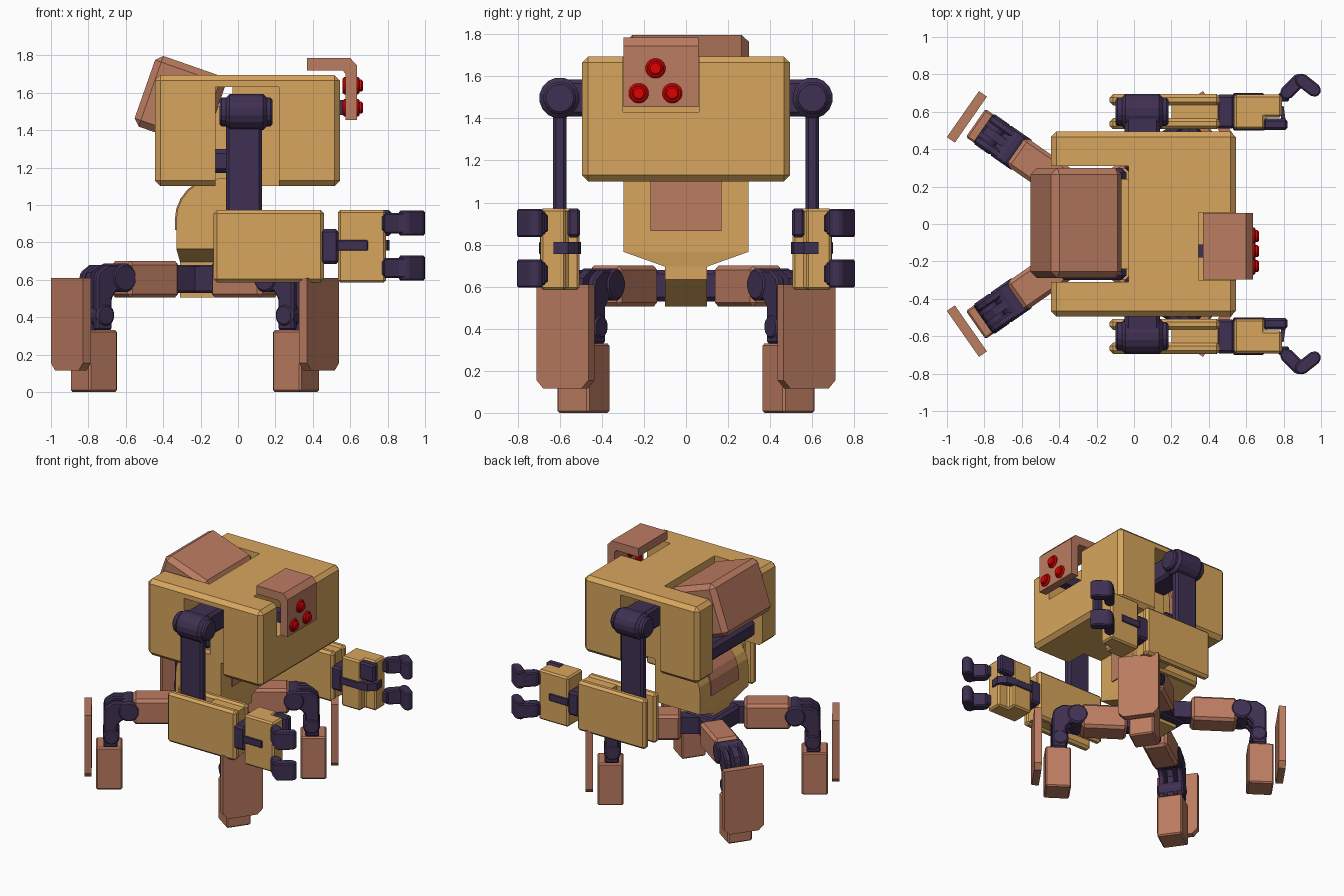
import bpy, bmesh, math
from math import sin, cos, pi

if "Cube" in bpy.data.objects:
    bpy.data.objects.remove(bpy.data.objects["Cube"])


def material(name, rgb):
    m = bpy.data.materials.new(name)
    m.diffuse_color = (*rgb, 1)
    m.use_nodes = True
    m.node_tree.nodes["Principled BSDF"].inputs["Base Color"].default_value = m.diffuse_color
    return m


YEL = material("yellow paint", (0.68, 0.38, 0.11))
BRN = material("clay paint", (0.50, 0.20, 0.12))
PUR = material("dark joint", (0.05, 0.03, 0.085))
RED = material("red lens", (0.75, 0.0, 0.0))
same = lambda x, y, z: (x, y, z)


def prism(name, poly, lo, hi, axis, mat, bevel=0.0, f=same):
    """Extrude a 2D outline along an axis; f maps the points into place."""
    put = {'x': lambda a, b, t: (t, a, b), 'y': lambda a, b, t: (a, t, b),
           'z': lambda a, b, t: (a, b, t)}[axis]
    bm = bmesh.new()
    r0 = [bm.verts.new(f(*put(a, b, lo))) for a, b in poly]
    r1 = [bm.verts.new(f(*put(a, b, hi))) for a, b in poly]
    n = len(poly)
    bm.faces.new(r0)
    bm.faces.new(r1)
    for i in range(n):
        bm.faces.new((r0[i], r0[(i + 1) % n], r1[(i + 1) % n], r1[i]))
    bmesh.ops.recalc_face_normals(bm, faces=bm.faces)
    if bevel:
        edges = [e for e in bm.edges if e.calc_face_angle(0) > 0.6]
        bmesh.ops.bevel(bm, geom=edges, offset=bevel, segments=1, affect='EDGES', clamp_overlap=True)
    return finish(name, bm, mat)


def finish(name, bm, mat):
    me = bpy.data.meshes.new(name)
    bm.to_mesh(me)
    bm.free()
    me.materials.append(mat)
    ob = bpy.data.objects.new(name, me)
    bpy.context.collection.objects.link(ob)
    return ob


def box(name, x0, x1, y0, y1, z0, z1, mat, bevel=0.0, f=same):
    return prism(name, [(x0, y0), (x1, y0), (x1, y1), (x0, y1)], z0, z1, 'z', mat, bevel, f)


def disc(name, a, b, r, lo, hi, axis, mat, bevel=0.0, f=same, n=16):
    pts = [(a + r * cos(2 * pi * (i + .5) / n), b + r * sin(2 * pi * (i + .5) / n)) for i in range(n)]
    ob = prism(name, pts, lo, hi, axis, mat, 0, f)
    if bevel:
        m = ob.modifiers.new("rim", 'BEVEL')
        m.width, m.segments, m.angle_limit = bevel, 1, 1.0
    return ob


def link(name, p, q, w, z0, z1, f):
    """Finger segment: a bar with chamfered ends."""
    t = math.atan2(q[1] - p[1], q[0] - p[0])
    at = lambda c, k: (c[0] + w * cos(t + k), c[1] + w * sin(t + k))
    pts = [at(p, k * pi / 4) for k in (2, 3, 4, 5, 6)] + [at(q, k * pi / 4) for k in (-2, -1, 0, 1, 2)]
    return prism(name, pts, z0, z1, 'z', PUR, 0.008, f)


def cut(target, *bounds):
    for b in bounds:
        c = box("cutter", *b, YEL)
        c.hide_render = True
        m = target.modifiers.new("cut", 'BOOLEAN')
        m.object, m.operation, m.solver = c, 'DIFFERENCE', 'EXACT'
        bpy.context.view_layer.update()
        me = bpy.data.meshes.new_from_object(target.evaluated_get(bpy.context.evaluated_depsgraph_get()))
        target.modifiers.clear()
        target.data = me
        bpy.data.objects.remove(c)


# main hull: back recess, arm slots and head notch
hull = box("hull", -.445, .545, -.495, .495, 1.10, 1.695, YEL, .03)
cut(hull, (-.6, -.03, -.31, .31, 1.0, 1.8),
    (-.12, .22, .30, .6, 1.0, 1.63), (-.12, .22, -.6, -.30, 1.0, 1.63),
    (.345, .7, -.30, .062, 1.43, 1.8))

# tilted backpack, its support bar and spine
T = math.radians(-19.3)
tilt = lambda x, y, z: (-.432 + x * cos(T) - z * sin(T), y, 1.808 + x * sin(T) + z * cos(T))
box("backpack", 0, .40, -.29, .30, -.40, 0, BRN, .035, tilt)
box("backpack_bar", -.40, -.04, -.30, .30, 1.17, 1.30, PUR, .025)
box("spine", -.13, -.02, -.24, .24, 1.10, 1.53, YEL)


# torso with a rounded back, and the clay insert around it
def torso_outline(g, low):
    arc = [(-.11 - (.22 + g) * cos(k * pi / 12), .92 + (.22 + g) * sin(k * pi / 12)) for k in range(7)]
    return [(.06 + g, low), (-.33 - g, low)] + arc + [(.06 + g, 1.14 + g)]


prism("torso", torso_outline(0, .765), -.298, .298, 'y', YEL)
prism("torso_insert", torso_outline(.008, .865), -.168, .168, 'y', BRN)
bm = bmesh.new()
for x0, x1, y, z in ((-.33, .06, .298, .766), (-.31, .05, .10, .695)):
    for x in (x0, x1):
        for s in (-y, y):
            bm.verts.new((x, s, z))
bmesh.ops.convex_hull(bm, input=bm.verts)
finish("waist", bm, YEL)
prism("pelvis", [(-.31, .70), (-.31, .505), (-.13, .505), (.05, .635), (.05, .70)], -.10, .10, 'y', YEL)
box("hip_block", -.36, -.10, -.17, .17, .53, .68, PUR, .02)

# head: bent plate with three lenses
prism("head", [(.37, 1.785), (.60, 1.785), (.637, 1.745), (.637, 1.455), (.575, 1.455),
               (.575, 1.70), (.56, 1.72), (.37, 1.72)], -.298, .06, 'y', BRN)
box("neck", .33, .59, -.18, -.11, 1.48, 1.56, PUR)
for i, (y, z) in enumerate(((-.145, 1.638), (-.225, 1.52), (-.065, 1.52))):
    disc("lens_%d" % i, y, z, .048, .56, .65, 'x', RED, .008)
    disc("lens_tip_%d" % i, y, z, .033, .64, .668, 'x', RED, .008)

# four legs, laid out along a radial line and mirrored
knee = [(.50, .68), (.63, .68), (.69, .64), (.70, .60), (.70, .33),
        (.60, .33), (.60, .50), (.57, .54), (.50, .54)]
for sx in (-1, 1):
    for sy in (-1, 1):
        def leg(s, p, z, sx=sx, sy=sy):
            return (-.23 + sx * (s * .82 - p * .572), sy * (.11 + s * .572 + p * .82), z)
        tag = ("front" if sx > 0 else "rear") + ("_left" if sy > 0 else "_right")
        box("thigh_" + tag, .16, .49, -.092, .092, .505, .70, BRN, .02, leg)
        box("thigh_root_" + tag, .02, .18, -.05, .05, .54, .67, PUR, 0, leg)
        for a, b in ((-.09, -.045), (.045, .09)):
            prism("knee_fork_" + tag, knee, a, b, 'y', PUR, .01, leg)
        prism("knee_core_" + tag, knee, -.022, .022, 'y', PUR, 0, leg)
        disc("knee_pin_" + tag, .52, .61, .078, -.097, .097, 'y', PUR, .012, leg)
        disc("shin_pin_" + tag, .645, .41, .06, -.097, .097, 'y', PUR, .012, leg)
        box("foot_" + tag, .567, .752, -.092, .092, 0, .33, BRN, .01, leg)
        prism("shin_guard_" + tag, [(-.15, .61), (-.15, .155), (-.11, .115), (.11, .115), (.15, .155),
                                    (.15, .61)], .783, .835, 'x', BRN, 0, leg)

# two arms
for sy in (-1, 1):
    def arm(x, y, z, sy=sy):
        return (x, sy * y, z)
    tag = "left" if sy > 0 else "right"
    disc("shoulder_" + tag, .60, 1.497, .098, -.07, .16, 'x', PUR, .025, arm)
    disc("shoulder_cap_" + tag, .60, 1.497, .078, -.10, .185, 'x', PUR, .012, arm)
    box("shoulder_stub_" + tag, -.05, .14, .28, .60, 1.41, 1.585, PUR, .02, arm)
    box("upper_arm_" + tag, -.063, .128, .568, .632, .65, 1.45, PUR, .015, arm)
    # forearm: two cheeks joined at the wrist end
    for a, b in ((.507, .566), (.634, .695)):
        box("forearm_cheek_" + tag, -.13, .46, a, b, .585, .972, YEL, .018, arm)
    box("forearm_core_" + tag, .20, .45, .55, .65, .60, .957, YEL, 0, arm)
    box("wrist_" + tag, .44, .54, .51, .692, .685, .87, PUR, .015, arm)
    # hand with stepped palm, strap, thumb and two bent fingers
    prism("hand_" + tag, [(.535, .507), (.70, .507), (.70, .57), (.79, .57), (.79, .692), (.535, .692)],
          .585, .972, 'z', YEL, .012, arm)
    box("hand_strap_" + tag, .53, .695, .50, .70, .755, .812, PUR, .005, arm)
    prism("strap_hook_" + tag, [(.69, .50), (.76, .51), (.81, .56), (.80, .63), (.785, .63), (.785, .565),
                                (.69, .535)], .755, .812, 'z', PUR, 0, arm)
    box("thumb_" + tag, .69, .82, .503, .563, .835, .972, PUR, .012, arm)
    for z0, z1 in ((.84, .965), (.60, .725)):
        link("finger_base_" + tag, (.815, .70), (.885, .77), .036, z0 + .008, z1 - .008, arm)
        link("finger_tip_" + tag, (.895, .77), (.965, .715), .036, z0 - .004, z1 + .004, arm)
        box("finger_root_" + tag, .77, .83, .655, .70, z0 + .02, z1 - .02, PUR, .008, arm)
